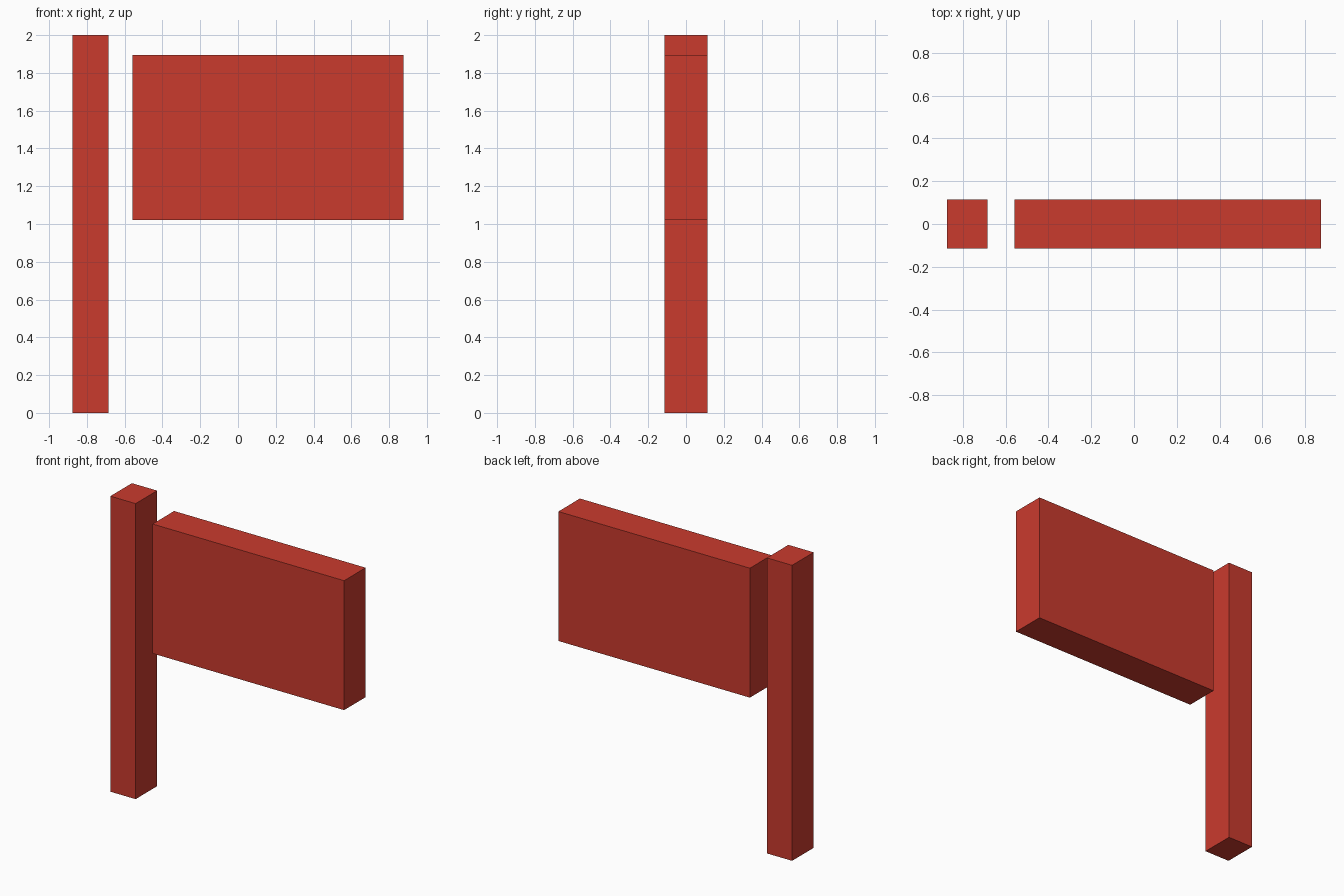
import bpy

if "Cube" in bpy.data.objects:
    bpy.data.objects.remove(bpy.data.objects["Cube"])

# Single flat red
red = bpy.data.materials.new("red")
red.diffuse_color = (0.59, 0.043, 0.027, 1.0)
red.use_nodes = True
red.node_tree.nodes["Principled BSDF"].inputs["Base Color"].default_value = red.diffuse_color


def box(name, x0, x1, z0, z1, half_depth=0.115):
    """Axis-aligned box, centred on y = 0."""
    bpy.ops.mesh.primitive_cube_add(
        size=1, location=((x0 + x1) / 2, 0, (z0 + z1) / 2))
    obj = bpy.context.object
    obj.name = obj.data.name = name
    obj.scale = (x1 - x0, 2 * half_depth, z1 - z0)
    bpy.ops.object.transform_apply(location=False, rotation=False, scale=True)
    obj.data.materials.append(red)
    return obj


# Upright pole
box("pole", -0.875, -0.686, 0.0, 2.0)

# Flag panel, set apart from the pole by a narrow gap
box("flag_panel", -0.559, 0.875, 1.02, 1.896)
